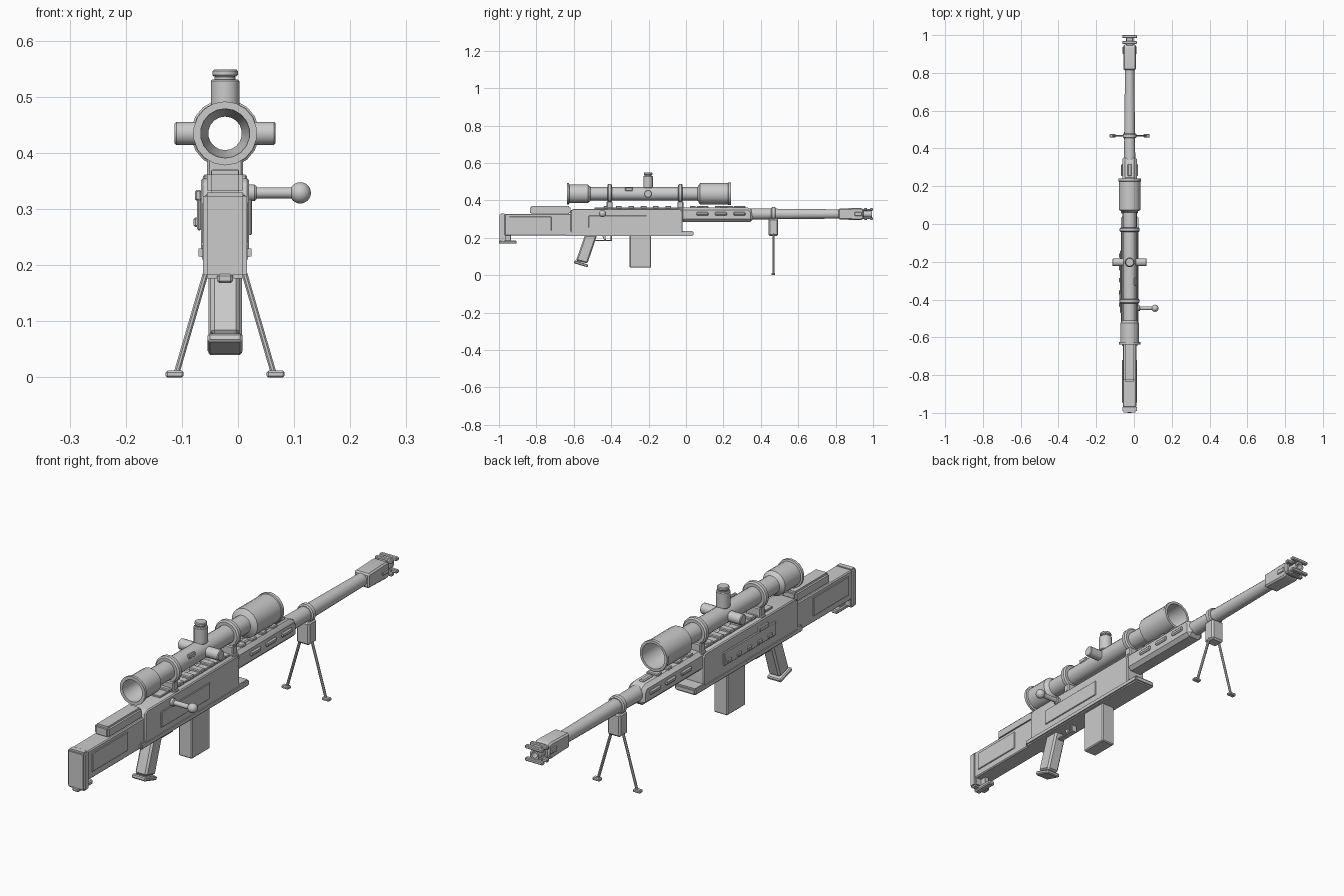
import bpy, bmesh, math
from mathutils import Vector

if "Cube" in bpy.data.objects:
    bpy.data.objects.remove(bpy.data.objects["Cube"])

grey = bpy.data.materials.new("plain_grey")
grey.use_nodes = True
COLOUR = (0.6, 0.6, 0.6, 1)
grey.diffuse_color = COLOUR
grey.node_tree.nodes["Principled BSDF"].inputs["Base Color"].default_value = COLOUR

CX = -0.023      # centre plane of the body
BORE = 0.327     # barrel axis height
SIGHT = 0.435    # sight axis height


def finish(name, bm, bevel=0.0, segments=1):
    """Turn a bmesh into a shaded, optionally bevelled object."""
    if bevel:
        bmesh.ops.bevel(bm, geom=bm.edges[:], offset=bevel, segments=segments,
                        affect='EDGES', clamp_overlap=True)
    bmesh.ops.recalc_face_normals(bm, faces=bm.faces)
    mesh = bpy.data.meshes.new(name)
    bm.to_mesh(mesh)
    bm.free()
    mesh.materials.append(grey)
    ob = bpy.data.objects.new(name, mesh)
    bpy.context.collection.objects.link(ob)
    bpy.ops.object.select_all(action='DESELECT')
    ob.select_set(True)
    bpy.context.view_layer.objects.active = ob
    bpy.ops.object.shade_smooth_by_angle(angle=math.radians(32))
    return ob


def box(name, half, y, z, x=0.0, bevel=0.004, segments=1):
    """Box by half width, y range and z range; x is the offset from the body plane."""
    bm = bmesh.new()
    bmesh.ops.create_cube(bm, size=1)
    for v in bm.verts:
        v.co = (CX + x + v.co.x * 2 * half,
                y[0] + (v.co.y + 0.5) * (y[1] - y[0]),
                z[0] + (v.co.z + 0.5) * (z[1] - z[0]))
    return finish(name, bm, bevel, segments)


def slab(name, half, outline, bevel=0.004):
    """Side profile of (y, z) points extruded across the width."""
    bm = bmesh.new()
    face = bm.faces.new([bm.verts.new((CX - half, y, z)) for y, z in outline])
    new = bmesh.ops.extrude_face_region(bm, geom=[face])["geom"]
    bmesh.ops.translate(bm, vec=(2 * half, 0, 0),
                        verts=[g for g in new if isinstance(g, bmesh.types.BMVert)])
    return finish(name, bm, bevel)


def lathe(name, profile, origin, axis, closed=False, sides=16):
    """Spin (distance, radius) points around an axis; closed makes a hollow body."""
    rot = Vector(axis).to_track_quat('Z', 'Y')
    bm = bmesh.new()
    rings = []
    for d, r in profile:
        rings.append([bm.verts.new(Vector(origin) + rot @ Vector(
            (r * math.cos(a), r * math.sin(a), d)))
            for a in (math.tau * (i + 0.5) / sides for i in range(sides))])
    if closed:
        rings.append(rings[0])
    for a, b in zip(rings, rings[1:]):
        for i in range(sides):
            j = (i + 1) % sides
            bm.faces.new((a[i], a[j], b[j], b[i]))
    if not closed:
        bm.faces.new(rings[0])
        bm.faces.new(rings[-1])
    return finish(name, bm)


def rod(name, start, end, r, sides=12):
    d = Vector(end) - Vector(start)
    c = min(r * 0.15, 0.003)
    n = d.length
    return lathe(name, [(0, r - c), (c, r), (n - c, r), (n, r - c)], start, d, sides=sides)


# Stock, butt plate and rear foot
box("butt_plate", 0.039, (-0.997, -0.963), (0.176, 0.33), bevel=0.007, segments=2)
box("stock", 0.036, (-0.97, -0.6), (0.211, 0.328))
box("cheek_rest", 0.032, (-0.835, -0.617), (0.325, 0.37), bevel=0.008, segments=2)
box("rear_foot", 0.014, (-1.0, -0.905), (0.168, 0.185))
box("rear_foot_stem", 0.009, (-0.965, -0.935), (0.18, 0.22), bevel=0.002)

# Receiver with lower rail
slab("receiver", 0.043, [(-0.617, 0.212), (-0.617, 0.345), (-0.6, 0.355),
                         (-0.03, 0.355), (-0.018, 0.34), (-0.018, 0.212)])
box("lower_rail", 0.047, (-0.645, 0.04), (0.21, 0.236), bevel=0.006, segments=2)

# Raised side panels
for side, label in ((1, "left"), (-1, "right")):
    box("stock_panel_" + label, 0.003, (-0.945, -0.72), (0.238, 0.313), side * 0.037, 0.002)
box("receiver_panel", 0.003, (-0.52, -0.21), (0.254, 0.318), 0.045, 0.002)
box("side_plate", 0.004, (-0.47, -0.14), (0.262, 0.318), -0.046, 0.003)
for i in range(5):
    y = -0.44 + i * 0.065
    box("side_plate_lug", 0.005, (y, y + 0.025), (0.268, 0.285), -0.051, 0.003)
box("side_catch", 0.006, (-0.42, -0.36), (0.315, 0.334), -0.048, 0.003)

# Bolt handle
lathe("bolt_sleeve", [(0, 0.015), (0.012, 0.015), (0.016, 0.012)],
      (CX + 0.04, -0.446, 0.329), (1, 0, 0))
rod("bolt_arm", (CX + 0.03, -0.446, 0.329), (0.1, -0.446, 0.329), 0.010)
bm = bmesh.new()
bmesh.ops.create_uvsphere(bm, u_segments=16, v_segments=12, radius=0.019)
bmesh.ops.translate(bm, verts=bm.verts, vec=(0.111, -0.446, 0.329))
finish("bolt_knob", bm)

# Grip, trigger and magazine
slab("grip", 0.026, [(-0.54, 0.215), (-0.475, 0.215), (-0.527, 0.062), (-0.588, 0.078)], 0.007)
slab("grip_base", 0.031, [(-0.596, 0.08), (-0.521, 0.056), (-0.526, 0.042), (-0.6, 0.064)])
slab("trigger", 0.006, [(-0.45, 0.215), (-0.432, 0.215), (-0.428, 0.187), (-0.436, 0.187)], 0.001)
box("trigger_guard", 0.012, (-0.485, -0.395), (0.182, 0.189), bevel=0.002)
box("trigger_guard_front", 0.012, (-0.404, -0.395), (0.182, 0.215), bevel=0.002)
box("magazine", 0.03, (-0.302, -0.186), (0.04, 0.215))

# Handguard with vent bars
slab("handguard", 0.038, [(-0.03, 0.285), (-0.03, 0.363), (0.34, 0.363),
                          (0.358, 0.34), (0.358, 0.285)], 0.014)
for i in range(3):
    y = 0.055 + i * 0.099
    for side in (1, -1):
        box("vent_bar", 0.006, (y, y + 0.065), (0.318, 0.337), side * 0.039, 0.005)
    box("top_vent_bar", 0.011, (y, y + 0.065), (0.357, 0.369), bevel=0.004)

# Top rail teeth
box("top_rail", 0.02, (-0.49, 0.2), (0.35, 0.362), bevel=0.002)
for i in range(11):
    y = -0.44 + i * 0.066
    box("rail_tooth", 0.025, (y, y + 0.03), (0.356, 0.371), bevel=0.003)

# Barrel and muzzle brake
lathe("barrel", [(0, 0.031), (0.12, 0.029), (0.5, 0.025)], (CX, 0.33, BORE), (0, 1, 0))
slab("muzzle_block", 0.033, [(0.815, 0.298), (0.815, 0.356), (0.935, 0.36), (0.95, 0.352),
                             (0.95, 0.302), (0.935, 0.294)], 0.006)
lathe("muzzle_core", [(0, 0.02), (0.055, 0.02), (0.055, 0.012), (0, 0.012)],
      (CX, 0.94, BORE), (0, 1, 0), closed=True)
for y in (0.953, 0.984):
    for z in (BORE - 0.025, BORE + 0.025):
        box("muzzle_fin", 0.039, (y, y + 0.016), (z - 0.007, z + 0.007), bevel=0.003)
for z in (BORE - 0.022, BORE + 0.022):
    box("muzzle_bridge", 0.018, (0.94, 0.99), (z - 0.005, z + 0.005), bevel=0.002)
for side in (1, -1):
    box("muzzle_port", 0.005, (0.90, 0.94), (BORE - 0.01, BORE + 0.01), side * 0.032, 0.003)

# Bipod
BY = 0.467
lathe("bipod_collar", [(-0.012, 0.032), (-0.008, 0.037), (0.008, 0.037), (0.012, 0.032)],
      (CX, BY, BORE), (0, 1, 0))
box("bipod_block", 0.029, (BY - 0.026, BY + 0.026), (0.21, 0.302), bevel=0.007)
for side, label in ((1, "left"), (-1, "right")):
    rod("bipod_leg_" + label, (CX + side * 0.02, BY, 0.235), (CX + side * 0.087, BY, 0.006), 0.0055, 8)
    box("bipod_foot_" + label, 0.016, (BY - 0.01, BY + 0.01), (0, 0.012), side * 0.09, 0.003)

# Hollow sight tube: outer skin front to back, then the bore
lathe("sight_tube", [(-0.637, 0.057), (-0.626, 0.057), (-0.624, 0.05), (-0.525, 0.05),
                     (-0.51, 0.036), (0.062, 0.036), (0.075, 0.058), (0.225, 0.058),
                     (0.227, 0.061), (0.24, 0.061), (0.24, 0.051), (0.11, 0.046),
                     (0.07, 0.030), (-0.54, 0.030), (-0.57, 0.040), (-0.637, 0.044)],
      (CX, 0, SIGHT), (0, 1, 0), closed=True, sides=18)
for y in (-0.408, -0.03):
    lathe("sight_ring", [(-0.012, 0.048), (-0.007, 0.054), (0.007, 0.054), (0.012, 0.048),
                         (0.012, 0.034), (-0.012, 0.034)],
          (CX, y, SIGHT), (0, 1, 0), closed=True)
    box("ring_mount", 0.032, (y - 0.016, y + 0.016), (0.352, 0.394))
    box("ring_clamp", 0.039, (y - 0.012, y + 0.012), (0.34, 0.362), bevel=0.003)

# Sight dials
KY = -0.203
for side, label in ((1, "left"), (-1, "right")):
    rod("side_dial_" + label, (CX + side * 0.03, KY, SIGHT), (CX + side * 0.09, KY, SIGHT), 0.021, 16)
rod("top_dial", (CX, KY, SIGHT + 0.03), (CX, KY, 0.531), 0.026, 16)
rod("top_dial_neck", (CX, KY, 0.528), (CX, KY, 0.538), 0.019, 16)
rod("top_dial_cap", (CX, KY, 0.536), (CX, KY, 0.549), 0.023, 16)
box("sight_lug", 0.006, (-0.325, -0.285), (0.45, 0.468), 0.029, 0.003)
